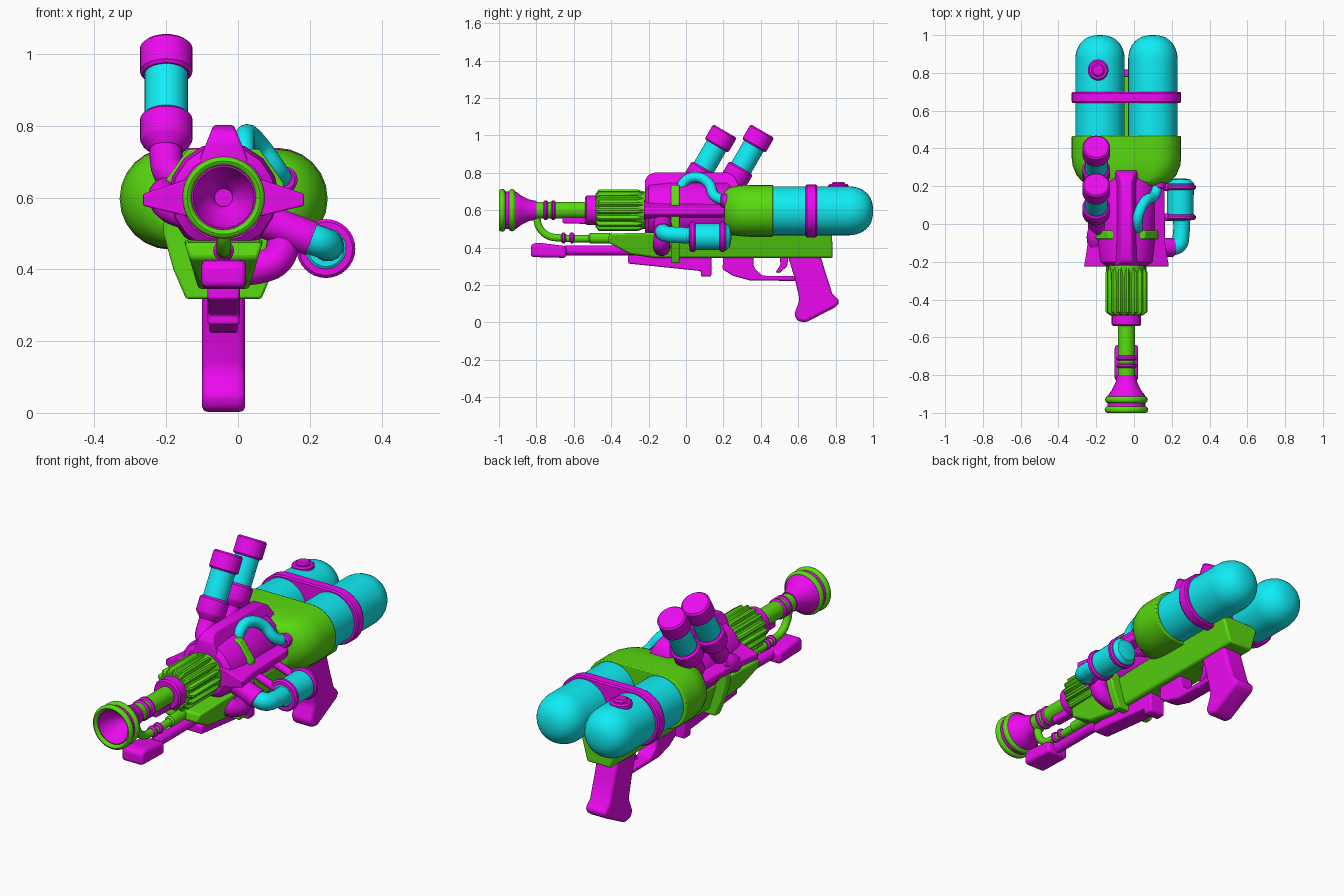
import bpy, bmesh, math
from mathutils import Vector

if "Cube" in bpy.data.objects:
    bpy.data.objects.remove(bpy.data.objects["Cube"])

CX, CZ = -0.04, 0.6          # barrel axis


def mat(name, col):
    m = bpy.data.materials.new(name)
    m.diffuse_color = (*col, 1)
    m.use_nodes = True
    m.node_tree.nodes["Principled BSDF"].inputs["Base Color"].default_value = m.diffuse_color
    return m


PINK = mat("magenta", (0.84, 0.003, 0.87))
CYAN = mat("cyan", (0.005, 0.85, 0.91))
GREEN = mat("green", (0.1, 0.70, 0.005))


def finish(name, bm, m, bevel=0, seg=2):
    bmesh.ops.recalc_face_normals(bm, faces=bm.faces)
    me = bpy.data.meshes.new(name)
    bm.to_mesh(me)
    bm.free()
    me.materials.append(m)
    ob = bpy.data.objects.new(name, me)
    bpy.context.collection.objects.link(ob)
    if bevel:
        b = ob.modifiers.new("bevel", 'BEVEL')
        b.width, b.segments, b.limit_method = bevel, seg, 'ANGLE'
    bpy.context.view_layer.objects.active = ob
    ob.select_set(True)
    bpy.ops.object.shade_smooth_by_angle(angle=math.radians(35))
    ob.select_set(False)
    return ob


def skin(bm, rings):
    """Join equal rings of points and cap both ends."""
    vs = [[bm.verts.new(p) for p in r] for r in rings]
    n = len(vs[0])
    for a, b in zip(vs, vs[1:]):
        for i in range(n):
            bm.faces.new((a[i], a[(i + 1) % n], b[(i + 1) % n], b[i]))
    bm.faces.new(vs[0])
    bm.faces.new(vs[-1])


def lathe(name, m, prof, base=(CX, 0, CZ), axis=(0, 1, 0), n=32, mod=lambda i: 1):
    """Turn (distance, radius) pairs about an axis through base."""
    q = Vector(axis).to_track_quat('Z', 'Y')
    bm = bmesh.new()
    skin(bm, [[Vector(base) + q @ Vector((r * mod(i) * math.cos(2 * math.pi * i / n),
               r * mod(i) * math.sin(2 * math.pi * i / n), d)) for i in range(n)] for d, r in prof])
    return finish(name, bm, m)


def prism(name, m, prof, half, bevel=0.008, x=CX, seg=2):
    """Extrude a (y, z) profile sideways; half may depend on z."""
    f = half if callable(half) else (lambda z: half)
    bm = bmesh.new()
    skin(bm, [[(x + s * f(z), y, z) for y, z in prof] for s in (-1, 1)])
    return finish(name, bm, m, bevel, seg)


def stadium(name, m, stations, bevel=0, n=12):
    """Loft round-ended sections given as (y, half width, half height)."""
    rings = []
    for y, w, h in stations:
        arc = [math.pi * (i / n - 0.5) for i in range(n + 1)]
        rings.append([(CX + w - h + h * math.cos(a), y, CZ - 0.003 + h * math.sin(a)) for a in arc] +
                     [(CX - w + h - h * math.cos(a), y, CZ - 0.003 - h * math.sin(a)) for a in arc])
    bm = bmesh.new()
    skin(bm, rings)
    return finish(name, bm, m, bevel)


def tube(name, m, pts, r):
    """Round pipe through smooth points."""
    cu = bpy.data.curves.new(name, 'CURVE')
    cu.dimensions, cu.bevel_depth, cu.bevel_resolution, cu.use_fill_caps = '3D', r, 5, True
    sp = cu.splines.new('BEZIER')
    sp.bezier_points.add(len(pts) - 1)
    for bp, p in zip(sp.bezier_points, pts):
        bp.co, bp.handle_left_type, bp.handle_right_type = p, 'AUTO', 'AUTO'
    cu.materials.append(m)
    ob = bpy.data.objects.new(name, cu)
    bpy.context.collection.objects.link(ob)
    bpy.context.view_layer.objects.active = ob
    ob.select_set(True)
    bpy.ops.object.convert(target='MESH')
    bpy.ops.object.shade_smooth_by_angle(angle=math.radians(40))
    bpy.context.object.select_set(False)


def ring(name, m, d0, d1, r, **k):
    e = min(0.008, (d1 - d0) / 3)
    return lathe(name, m, [(d0, r - e), (d0 + e, r), (d1 - e, r), (d1, r - e)], **k)


# Rear tanks, their sleeve, strap and filler cap
for side, x in (("left", -0.18), ("right", 0.1)):
    dome = [(0.87 + 0.13 * math.sin(a), 0.131 * math.cos(a) ** 0.8) for a in [i * math.pi / 20 for i in range(10)]]
    lathe("tank_" + side, CYAN, [(0.3, 0.131)] + dome + [(1.0, 0.006)], (x, 0, 0.597))
stadium("tank_sleeve", GREEN, [(0.205, 0.2, 0.1), (0.225, 0.235, 0.122), (0.26, 0.265, 0.132),
                               (0.31, 0.285, 0.138), (0.35, 0.29, 0.139), (0.465, 0.29, 0.139)], 0.005)
stadium("tank_strap", PINK, [(0.64, 0.284, 0.136), (0.648, 0.29, 0.142), (0.692, 0.29, 0.142), (0.70, 0.284, 0.136)])
ring("filler_cap_base", PINK, 0.70, 0.74, 0.055, base=(-0.19, 0.815, 0), axis=(0, 0, 1))
ring("filler_cap", PINK, 0.72, 0.752, 0.035, base=(-0.19, 0.815, 0), axis=(0, 0, 1))

# Main body with top and side fins
lathe("body", PINK, [(-0.22, 0.12), (-0.2, 0.145), (-0.1, 0.155), (0.22, 0.155), (0.27, 0.12)], n=16)
prism("top_fin", PINK, [(-0.22, 0.68), (-0.22, 0.76), (-0.2, 0.79), (-0.16, 0.803), (0.22, 0.803),
                        (0.26, 0.78), (0.29, 0.72), (0.29, 0.68)], lambda z: 0.028 + (0.803 - z) * 0.4)
for s in (-1, 1):
    bm = bmesh.new()
    outline = [(-0.225, 0.225), (-0.17, 0.215), (-0.1, 0.205), (0.18, 0.2), (0.24, 0.17)]
    skin(bm, [[(CX + s * 0.09, y, CZ + k * 0.055) for k in (1, -1)] +
              [(CX + s * w, y, CZ + k * 0.017 - 0.006) for k in (-1, 1)] for y, w in outline])
    finish("side_fin", bm, PINK, 0.005)

# Green brace around the body
half_outline = [(0.04, 0.735), (0.1, 0.735), (0.168, 0.64), (0.168, 0.5), (0.14, 0.4), (0.105, 0.318)]
outline = half_outline + [(-x, z) for x, z in half_outline[::-1]]
bm = bmesh.new()
skin(bm, [[(CX + x, y, z) for x, z in outline] for y in (-0.08, -0.035)])
finish("body_brace", bm, GREEN, 0.006)

# Fluted shroud, collar, barrel and bell nozzle
lathe("fluted_shroud", GREEN, [(-0.485, 0.085), (-0.465, 0.112), (-0.26, 0.112), (-0.215, 0.095)],
      n=64, mod=lambda i: 1 if i % 4 < 2 else 0.86)
lathe("shroud_core", GREEN, [(-0.48, 0.09), (-0.2, 0.1)])
ring("barrel_collar", PINK, -0.54, -0.47, 0.078)
lathe("barrel", GREEN, [(-0.83, 0.045), (-0.5, 0.045)])
for y in (-0.75, -0.71):
    ring("barrel_ring", PINK, y - 0.013, y + 0.013, 0.053)
prism("collar_lug", PINK, [(-0.66, 0.53), (-0.45, 0.525), (-0.45, 0.57), (-0.66, 0.57)], 0.025)
lathe("nozzle_bell", PINK, [(-0.80, 0.05), (-0.84, 0.058), (-0.88, 0.078), (-0.91, 0.1), (-0.98, 0.102),
                            (-0.985, 0.085), (-0.94, 0.075), (-0.88, 0.04), (-0.87, 0.03), (-0.85, 0.025)])
for y, w, r in ((-0.983, 0.017, 0.102), (-0.93, 0.017, 0.1)):
    bm = bmesh.new()
    rows = [[bm.verts.new((CX + (r + 0.013 * math.cos(b)) * math.cos(a), y + w * math.sin(b),
                           CZ + (r + 0.013 * math.cos(b)) * math.sin(a)))
             for b in [j * math.pi / 6 for j in range(12)]] for a in [i * math.pi / 18 for i in range(36)]]
    for i in range(36):
        for j in range(12):
            k, l = (i + 1) % 36, (j + 1) % 12
            bm.faces.new((rows[i][j], rows[k][j], rows[k][l], rows[i][l]))
    finish("nozzle_rim", bm, GREEN)

# Feed pipe under the barrel
tube("feed_pipe", GREEN, [(CX, -0.80, 0.57), (CX, -0.785, 0.51), (CX, -0.74, 0.465), (CX, -0.67, 0.452),
                          (CX, -0.38, 0.452)], 0.02)
for y in (-0.655, -0.61):
    ring("feed_pipe_ring", PINK, y - 0.013, y + 0.013, 0.029, base=(CX, 0, 0.452))
ring("feed_pipe_socket", GREEN, -0.52, -0.40, 0.028, base=(CX, 0, 0.45))

# Front pump handle and rod
prism("pump_handle", PINK, [(-0.83, 0.35), (-0.83, 0.415), (-0.80, 0.428), (-0.64, 0.408), (-0.64, 0.345)],
      0.062, 0.02, seg=3)
lathe("pump_rod", PINK, [(-0.65, 0.027), (-0.2, 0.027)], (CX, 0, 0.385))

# Lower frame, under rail, guard, trigger and grip
prism("lower_frame", GREEN, [(-0.42, 0.43), (-0.41, 0.475), (0.2, 0.49), (0.78, 0.49), (0.785, 0.345),
                             (-0.16, 0.345), (-0.3, 0.365)], lambda z: 0.07 + (z - 0.345) * 0.3, 0.01)
prism("under_rail", PINK, [(-0.31, 0.36), (-0.31, 0.315), (0.08, 0.275), (0.08, 0.245), (0.135, 0.245),
                           (0.135, 0.36)], 0.045)
prism("trigger_guard", PINK, [(0.2, 0.36), (0.195, 0.285), (0.25, 0.25), (0.34, 0.225), (0.585, 0.222),
                              (0.585, 0.248), (0.41, 0.25), (0.37, 0.285), (0.36, 0.31), (0.36, 0.36)], 0.04)
prism("trigger", PINK, [(0.5, 0.36), (0.505, 0.31), (0.48, 0.268), (0.5, 0.265), (0.54, 0.3), (0.55, 0.36)], 0.018, 0.004)
prism("grip", PINK, [(0.545, 0.355), (0.58, 0.24), (0.608, 0.12), (0.578, 0.045), (0.595, 0.008), (0.64, 0.0),
                     (0.805, 0.085), (0.823, 0.115), (0.782, 0.155), (0.745, 0.27), (0.72, 0.355)], 0.06, 0.024, seg=3)

# Side canister with clamps and hose
can = (0.245, 0, 0.458)
lathe("side_canister", CYAN, [(0.015, 0.05), (0.03, 0.07), (0.215, 0.072), (0.235, 0.055), (0.242, 0.02)], can)
for y in (0.035, 0.195):
    ring("canister_clamp", PINK, y - 0.015, y + 0.015, 0.082, base=can)
    tube("clamp_arm", PINK, [(0.05, y, 0.53), (0.2, y, 0.48)], 0.02)
tube("canister_hose", CYAN, [(0.25, 0.05, 0.465), (0.25, -0.05, 0.468), (0.235, -0.11, 0.475), (0.19, -0.125, 0.49)], 0.044)
tube("hose_socket", PINK, [(0.205, -0.125, 0.485), (0.05, -0.125, 0.545)], 0.05)
tube("lower_elbow", PINK, [(-0.02, -0.13, 0.4), (0.07, -0.13, 0.408), (0.11, -0.13, 0.43), (0.13, -0.12, 0.49)], 0.046)

# Upper hose from the body to the sleeve
tube("upper_hose", CYAN, [(0.02, -0.03, 0.70), (0.018, -0.01, 0.75), (0.025, 0.05, 0.777), (0.06, 0.12, 0.745),
                          (0.11, 0.155, 0.675), (0.13, 0.24, 0.645)], 0.028)
ring("upper_hose_collar", PINK, 0.185, 0.24, 0.036, base=(0.13, 0, 0.65))

# Pair of tilted vials on the left with elbows into the body
tilt = Vector((0, 0.5, 0.866))
for i, y in enumerate((0.065, 0.265)):
    base = Vector((-0.2, y, 0.775))
    lathe("vial_glass_%d" % i, CYAN, [(0.03, 0.06), (0.22, 0.06)], base, tilt)
    ring("vial_cap_%d" % i, PINK, 0.195, 0.287, 0.073, base=base, axis=tilt)
    lathe("vial_socket_%d" % i, PINK, [(-0.05, 0.045), (-0.025, 0.068), (-0.015, 0.073), (0.05, 0.073), (0.06, 0.063)],
          base, tilt)
    tube("vial_elbow_%d" % i, PINK, [base - tilt * 0.01, base - tilt * 0.075, (-0.185, y - 0.075, 0.665),
                                     (-0.09, y - 0.09, 0.635)], 0.046)
tube("left_elbow", PINK, [(-0.19, -0.01, 0.62), (-0.205, -0.08, 0.6), (-0.18, -0.13, 0.57), (-0.1, -0.15, 0.55)], 0.045)
